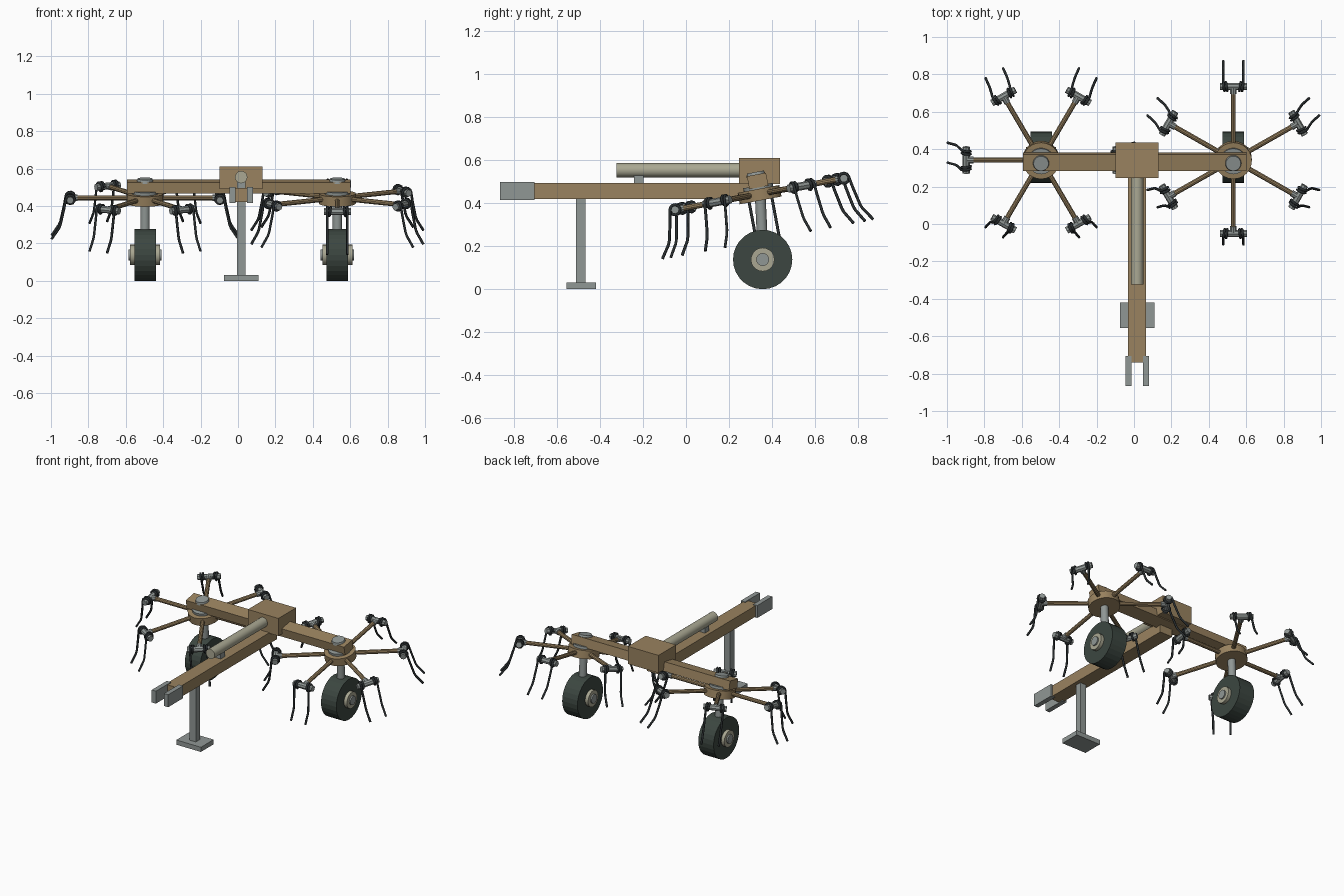
import bpy, bmesh
from math import sin, cos, pi, radians
from mathutils import Matrix, Vector

if "Cube" in bpy.data.objects:
    bpy.data.objects.remove(bpy.data.objects["Cube"])

CX, RX, RY, RZ = 0.017, 0.514, 0.342, 0.443   # centre line, rotor offset, rotor origin
TILT = Matrix.Rotation(radians(10.6), 4, 'X')


def mat(name, rgb):
    m = bpy.data.materials.new(name)
    m.diffuse_color = (*rgb, 1)
    m.use_nodes = True
    m.node_tree.nodes["Principled BSDF"].inputs["Base Color"].default_value = m.diffuse_color
    return m


TAN = mat("tan_paint", (0.32, 0.225, 0.115))
STEEL = mat("steel", (0.28, 0.31, 0.30))
PALE = mat("pale_metal", (0.40, 0.39, 0.29))
RUBBER = mat("rubber", (0.045, 0.062, 0.052))
DARK = mat("spring_steel", (0.022, 0.027, 0.029))


def finish(bm, name, m, smooth=False):
    me = bpy.data.meshes.new(name)
    bm.to_mesh(me)
    bm.free()
    ob = bpy.data.objects.new(name, me)
    bpy.context.collection.objects.link(ob)
    me.materials.append(m)
    if smooth:
        bpy.context.view_layer.objects.active = ob
        bpy.ops.object.select_all(action='DESELECT')
        ob.select_set(True)
        bpy.ops.object.shade_smooth_by_angle(angle=radians(30))
    return ob


def box(name, lo, hi, m, xf=Matrix()):
    lo, hi = Vector(lo), Vector(hi)
    bm = bmesh.new()
    bmesh.ops.create_cube(bm, size=1, matrix=xf @ Matrix.Translation((lo + hi) / 2)
                          @ Matrix.Diagonal((*(hi - lo), 1)))
    return finish(bm, name, m)


def rod(name, a, b, r, m, n=20, xf=Matrix(), r2=None, smooth=False):
    a, b = Vector(a), Vector(b)
    d = b - a
    rot = d.to_track_quat('Z', 'Y').to_matrix().to_4x4()
    bm = bmesh.new()
    bmesh.ops.create_cone(bm, cap_ends=True, segments=n, radius1=r,
                          radius2=r if r2 is None else r2, depth=d.length,
                          matrix=xf @ Matrix.Translation((a + b) / 2) @ rot)
    return finish(bm, name, m, smooth)


def tines(name, xf, angles):
    # coil around the holder, then a hanging bent finger
    cu = bpy.data.curves.new(name, 'CURVE')
    cu.dimensions = '3D'
    cu.bevel_depth = 0.007
    cu.bevel_resolution = 1
    cu.use_fill_caps = True
    for ang in angles:
        m = xf @ Matrix.Rotation(ang, 4, 'Z')
        for s in (-1, 1):
            pts = []
            for i in range(17):
                t = pi - i / 16 * 3 * pi
                pts.append((0.40 + 0.024 * cos(t), s * (0.032 + 0.022 * i / 16), 0.024 * sin(t)))
            for r, z in ((0.033, -0.05), (0.052, -0.135), (0.06, -0.155), (0.10, -0.214)):
                pts.append((0.40 + r, s * 0.054, z))
            sp = cu.splines.new('POLY')
            sp.points.add(len(pts) - 1)
            for p, c in zip(sp.points, pts):
                p.co = (*(m @ Vector(c)), 1)
    tmp = bpy.data.objects.new(name + "_curve", cu)
    bpy.context.collection.objects.link(tmp)
    dg = bpy.context.evaluated_depsgraph_get()
    me = bpy.data.meshes.new_from_object(tmp.evaluated_get(dg))
    bpy.data.objects.remove(tmp)
    me.materials.clear()
    me.materials.append(DARK)
    bpy.context.collection.objects.link(bpy.data.objects.new(name, me))


# drawbar, gearbox and tilted cross beam
box("drawbar", (CX - 0.048, -0.74, 0.42), (CX + 0.048, 0.33, 0.495), TAN)
box("gearbox", (CX - 0.115, 0.247, 0.49), (CX + 0.115, 0.437, 0.61), TAN)
beam_xf = Matrix.Translation((CX, RY, RZ)) @ TILT
box("cross_beam", (-0.61, -0.042, 0.031), (0.585, 0.048, 0.092), TAN, beam_xf)

# hitch prongs
for s, side in ((-1, "left"), (1, "right")):
    x = CX + s * 0.046
    box("hitch_prong_" + side, (x - 0.016, -0.866, 0.415), (x + 0.016, -0.705, 0.50), STEEL)

# drive shaft tube on its bracket
rod("drive_shaft", (CX, -0.323, 0.554), (CX, 0.26, 0.554), 0.033, PALE, 24, smooth=True)
box("shaft_bracket", (CX - 0.022, -0.242, 0.49), (CX + 0.022, -0.197, 0.545), STEEL)

# parking stand
box("stand_leg", (CX - 0.023, -0.512, 0.02), (CX + 0.023, -0.468, 0.43), STEEL)
box("stand_foot", (CX - 0.093, -0.557, 0), (CX + 0.093, -0.42, 0.032), STEEL)

# two rotors, the right one turned half a step
for s, side in ((-1, "left"), (1, "right")):
    x = CX + s * RX
    xf = Matrix.Translation((x, RY, RZ)) @ TILT
    rod("rotor_hub_" + side, (0, 0, -0.03), (0, 0, 0.024), 0.099, TAN, 24, xf, smooth=True)
    rod("rotor_collar_" + side, (0, 0, 0.02), (0, 0, 0.04), 0.07, STEEL, 24, xf, smooth=True)
    rod("rotor_cap_" + side, (0, 0, 0.085), (0, 0, 0.104), 0.045, STEEL, 20, xf, 0.04, smooth=True)

    angles = [k * pi / 3 + (pi / 6 if s > 0 else 0) for k in range(6)]
    for k, ang in enumerate(angles):
        ax = xf @ Matrix.Rotation(ang, 4, 'Z')
        tag = f"_{side}_{k + 1}"
        rod("rotor_arm" + tag, (0.08, 0, 0), (0.395, 0, 0), 0.0135, TAN, 10, ax)
        rod("tine_holder" + tag, (0.40, -0.072, 0), (0.40, 0.072, 0), 0.019, STEEL, 8, ax)
        rod("arm_clamp" + tag, (0.36, 0, 0), (0.395, 0, 0), 0.018, STEEL, 10, ax)
    tines("tines_" + side, xf, angles)

    # support wheel
    wy, wz = 0.357, 0.138
    rod("wheel_leg_" + side, (x, 0.346, 0.43), (x, 0.357, 0.2), 0.025, STEEL, 16, smooth=True)
    for part, r, w, m, n in (("tyre", 0.138, 0.0575, RUBBER, 28),
                             ("wheel_hub", 0.055, 0.08, PALE, 20),
                             ("axle", 0.03, 0.089, STEEL, 16)):
        rod(f"{part}_{side}", (x - w, wy, wz), (x + w, wy, wz), r, m, n, smooth=part != "tyre")
